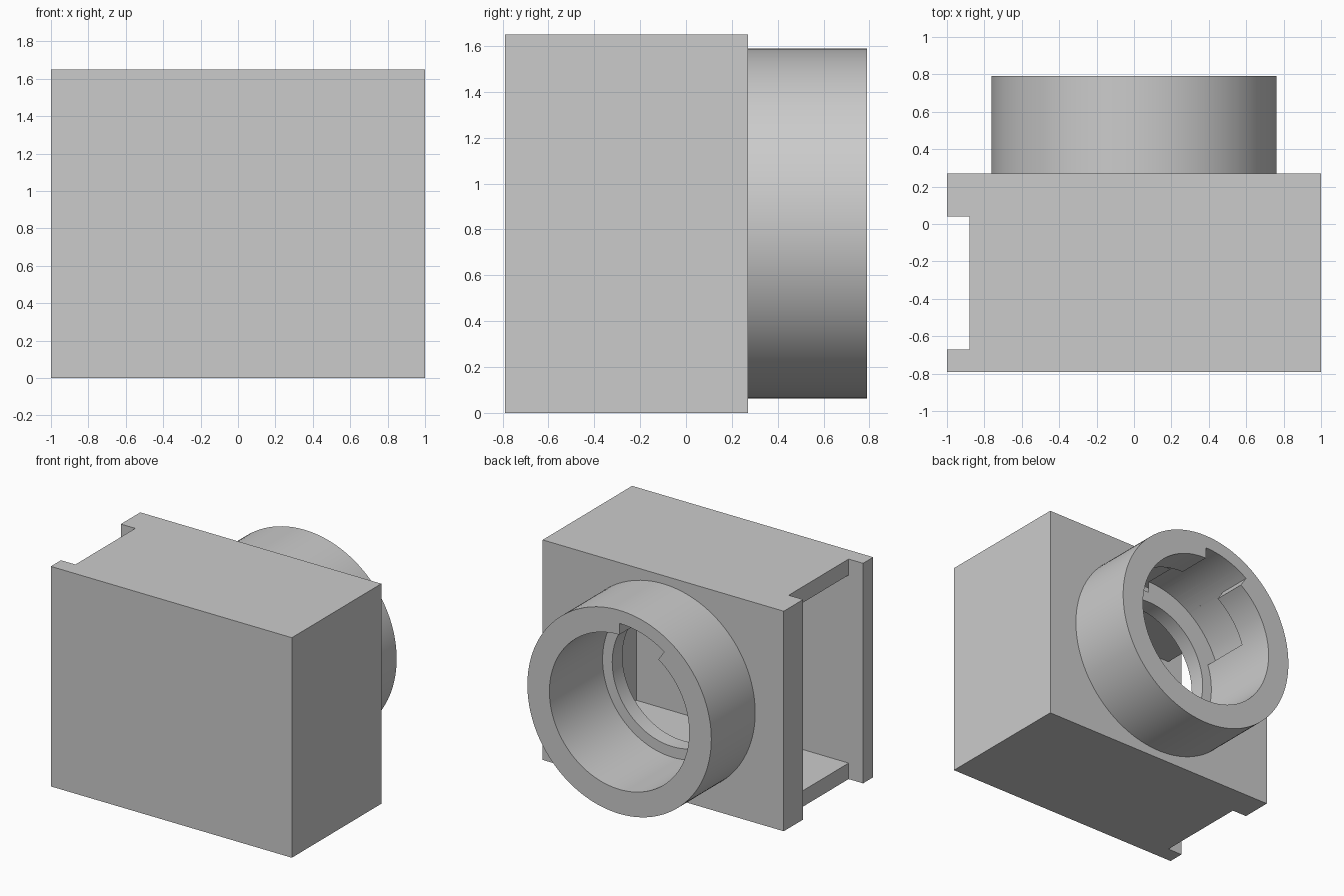
import bpy, bmesh
from math import radians, cos, sin, pi
from mathutils import Matrix

cube = bpy.data.objects.get("Cube")
if cube:
    bpy.data.objects.remove(cube, do_unlink=True)

grey = bpy.data.materials.new("plain_grey")
grey.use_nodes = True
grey.diffuse_color = (0.6, 0.6, 0.6, 1)
grey.node_tree.nodes["Principled BSDF"].inputs["Base Color"].default_value = (0.6, 0.6, 0.6, 1)

MID_Z = 0.825      # height of the collar axis
BACK = 0.79        # rear end of the collar
SEAT = 0.16        # depth where the bore steps down to the lip


def finish(name, bm):
    bmesh.ops.recalc_face_normals(bm, faces=bm.faces)
    mesh = bpy.data.meshes.new(name)
    bm.to_mesh(mesh)
    bm.free()
    mesh.materials.append(grey)
    obj = bpy.data.objects.new(name, mesh)
    bpy.context.collection.objects.link(obj)
    return obj


def box(name, x, y, z):
    bm = bmesh.new()
    bmesh.ops.create_cube(bm, size=1)
    for v in bm.verts:
        for i, (lo, hi) in enumerate((x, y, z)):
            v.co[i] = hi if v.co[i] > 0 else lo
    return finish(name, bm)


def prism(name, outline, y0, y1):
    """Extrude an (x, z) outline, centred on the collar axis, along y."""
    bm = bmesh.new()
    face = bm.faces.new([bm.verts.new((x, y0, z + MID_Z)) for x, z in outline])
    ext = bmesh.ops.extrude_face_region(bm, geom=[face])
    verts = [g for g in ext["geom"] if isinstance(g, bmesh.types.BMVert)]
    bmesh.ops.translate(bm, verts=verts, vec=(0, y1 - y0, 0))
    return finish(name, bm)


def arc(r, a0, a1, n):
    return [(r * cos(radians(a0 + (a1 - a0) * i / n)),
             r * sin(radians(a0 + (a1 - a0) * i / n))) for i in range(n + 1)]


def disc(name, r, y0, y1):
    return prism(name, arc(r, 0, 360, 128)[:-1], y0, y1)


def sector(name, a0, a1, y0, y1):
    return prism(name, arc(0.665, a0, a1, 24) + arc(0.54, a1, a0, 24), y0, y1)


def combine(target, tool, operation):
    mod = target.modifiers.new(operation.lower(), 'BOOLEAN')
    mod.operation = operation
    mod.solver = 'EXACT'
    mod.object = tool
    bpy.context.view_layer.objects.active = target
    bpy.ops.object.modifier_apply(modifier=mod.name)
    bpy.data.objects.remove(tool, do_unlink=True)


# Housing block with the round collar on its back
housing = box("housing_with_collar", (-1, 1), (-0.79, 0.27), (0, 1.65))
combine(housing, disc("collar", 0.763, 0.2, BACK), 'UNION')

cutters = [
    # Hollow inside, open at one side, with the top and bottom walls set back
    box("cavity", (-0.95, 0.88), (-0.67, 0.04), (0.12, 1.53)),
    box("side_notch", (-1.2, -0.88), (-0.67, 0.04), (-0.2, 1.9)),
    # Collar bore and the narrower lip hole into the cavity
    disc("bore", 0.58, SEAT, 1),
    disc("lip_hole", 0.5, -0.1, 0.3),
    # Locking slot: an entry from the rear and a wider pocket behind it
    sector("entry_slot", 90, 124, SEAT, 1),
    sector("locking_pocket", 53, 161, SEAT, 0.535),
]
for cutter in cutters:
    combine(housing, cutter, 'DIFFERENCE')

bpy.ops.object.select_all(action='DESELECT')
housing.select_set(True)
bpy.context.view_layer.objects.active = housing
bpy.ops.object.shade_smooth_by_angle(angle=radians(30))
